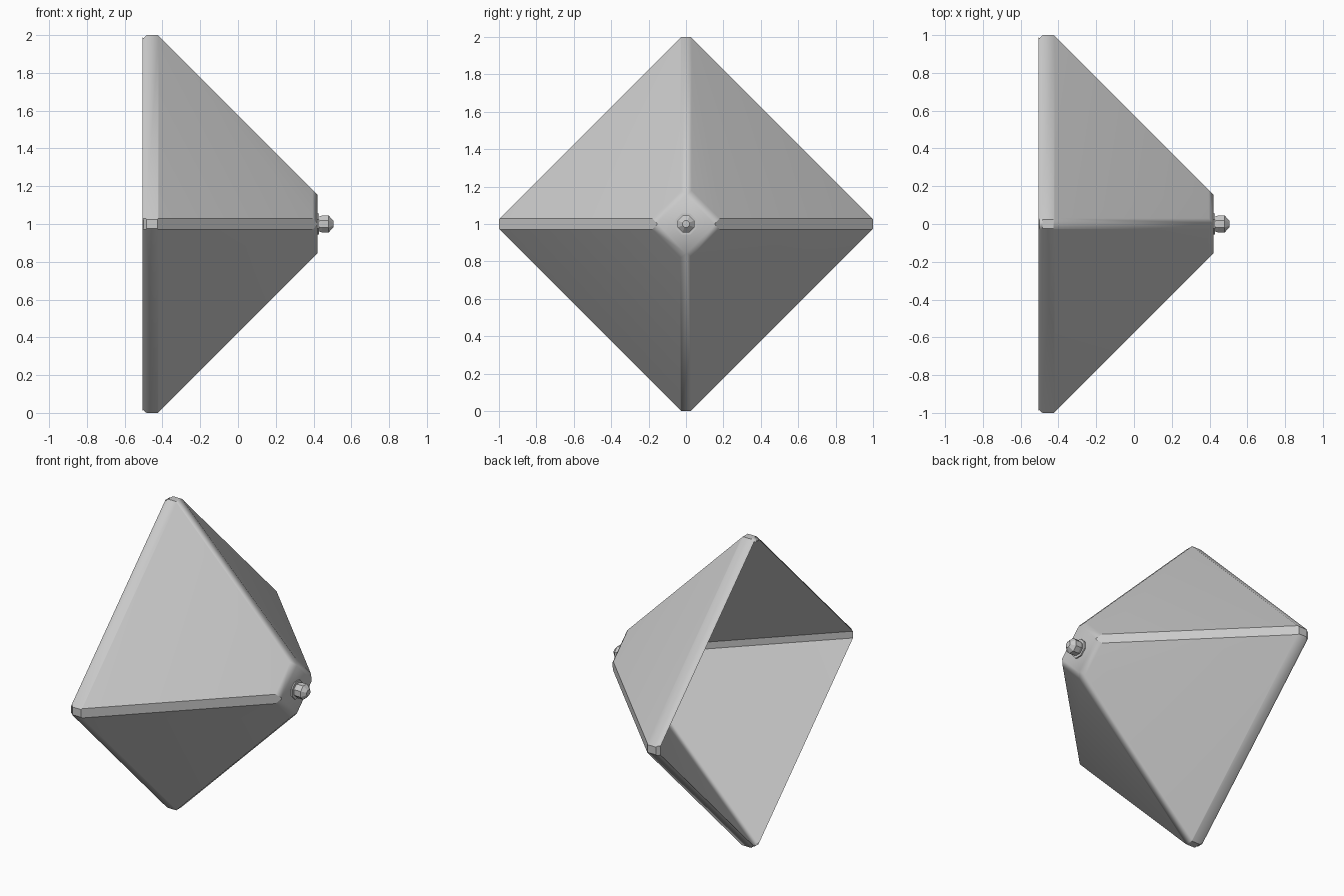
import bpy, bmesh, math
from itertools import product
from mathutils import Vector, Matrix

cube = bpy.data.objects.get("Cube")
if cube:
    bpy.data.objects.remove(cube, do_unlink=True)

grey = bpy.data.materials.new("light_grey")
grey.use_nodes = True
colour = (0.59, 0.59, 0.59, 1)
grey.diffuse_color = colour
grey.node_tree.nodes["Principled BSDF"].inputs["Base Color"].default_value = colour
signs = (-1, 1)


def add_object(name, bm, location):
    mesh = bpy.data.meshes.new(name)
    bm.to_mesh(mesh)
    bm.free()
    mesh.materials.append(grey)
    obj = bpy.data.objects.new(name, mesh)
    obj.location = location
    bpy.context.collection.objects.link(obj)
    return obj


def cut(bm, normal, limit, fill=True):
    """Keep the side where normal . point <= limit and cap the cut."""
    n = Vector(normal)
    res = bmesh.ops.bisect_plane(
        bm, geom=bm.verts[:] + bm.edges[:] + bm.faces[:], dist=1e-5,
        plane_co=n * (limit / n.length_squared), plane_no=n, clear_outer=True)
    edges = [g for g in res["geom_cut"] if isinstance(g, bmesh.types.BMEdge)]
    if fill and len(edges) > 2:
        bmesh.ops.contextual_create(bm, geom=edges)


def add_skin(name, face, ridge, tip, blunt, extra=(), inward=False):
    """Block cut to a chamfered four-sided pyramid with an open back."""
    bm = bmesh.new()
    bmesh.ops.create_cube(bm, size=2)
    planes = [((1, 0, 0), tip)]
    for a, b in product(signs, signs):
        planes += [((1, a, b), face), ((2, a, b), blunt)]
    for a in signs:
        planes += [((1, a, 0), ridge), ((1, 0, a), ridge)]
    for normal, limit in planes + list(extra):
        cut(bm, normal, limit)
    cut(bm, (-1, 0, 0), 0.05, fill=False)
    # Drop anything left lying across the open back
    lids = [f for f in bm.faces if all(v.co.x < -0.049 for v in f.verts)]
    bmesh.ops.delete(bm, geom=lids, context="FACES")
    for f in bm.faces:
        f.normal_update()
        outward = f.normal.dot(f.calc_center_median()) > 0
        if outward == inward:
            f.normal_flip()
        f.smooth = True
    # Crisp borders along the side ridges and corner tips
    for f in bm.faces:
        n = f.normal
        if abs(n.z) > 0.99 or (abs(n.z) < 0.01 and abs(n.y) > 0.5):
            for e in f.edges:
                e.smooth = False
    skin = add_object(name, bm, (-0.455, 0, 1))
    soft = skin.modifiers.new("soft_ridges", "WEIGHTED_NORMAL")
    soft.keep_sharp = True


# Thick hollow shell: the outside rolls over at the rim and meets the inside there
rolled_rim = []
for a, b in product(signs, signs):
    rolled_rim += [((0, a, b), 1.025), ((-1, a, b), 1.06)]
for a in signs:
    rolled_rim += [((-1, a, 0), 1.03), ((-1, 0, a), 1.03)]
add_skin("shell_outside", 1.06, 1.03, 0.875, 1.91, extra=rolled_rim)
add_skin("shell_inside", 0.96, 0.938, 0.817, 1.76, inward=True)


# Fastener on the blunt tip: washer, nut and tapered cap
def add_disc(name, x, length, r1, r2):
    bm = bmesh.new()
    bmesh.ops.create_cone(bm, cap_ends=True, segments=8, radius1=r1, radius2=r2,
                          depth=length, matrix=Matrix.Rotation(math.pi / 2, 4, "Y")
                          @ Matrix.Rotation(math.pi / 8, 4, "Z"))
    add_object(name, bm, (x + length / 2, 0, 1))


add_disc("washer", 0.415, 0.013, 0.06, 0.06)
add_disc("nut_neck", 0.425, 0.02, 0.042, 0.048)
add_disc("nut", 0.445, 0.035, 0.048, 0.048)
add_disc("nut_cap", 0.48, 0.025, 0.048, 0.02)
